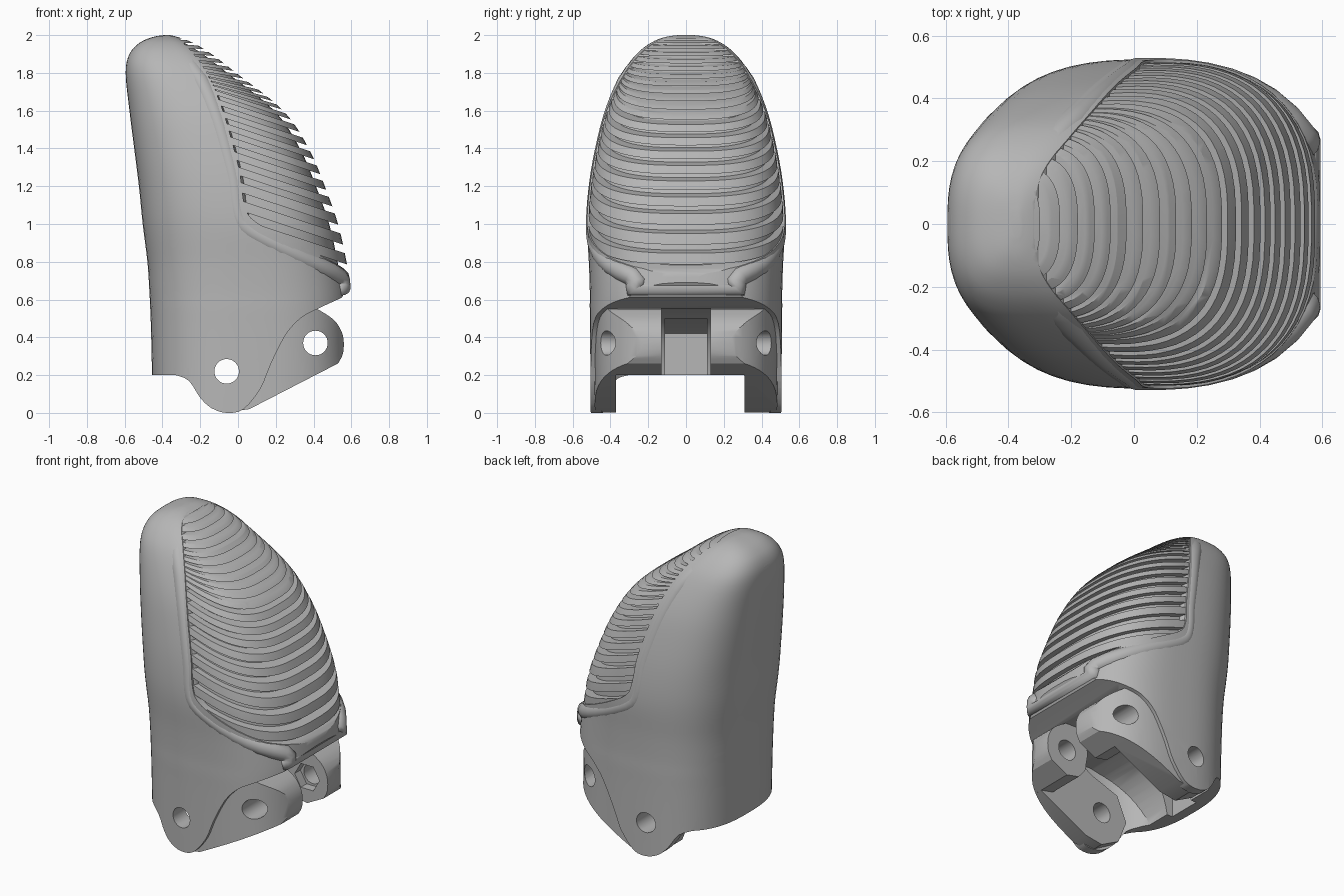
import bpy, bmesh, math
from mathutils import Vector

cube = bpy.data.objects.get("Cube")
if cube:
    bpy.data.objects.remove(cube, do_unlink=True)

grey = bpy.data.materials.new("plain_grey")
grey.use_nodes = True
grey.diffuse_color = (0.47, 0.47, 0.47, 1)
grey.node_tree.nodes["Principled BSDF"].inputs["Base Color"].default_value = (0.47, 0.47, 0.47, 1)

# Section key rows: height, back x, front x, half width
ROWS = [(-.05, -.45, .62, .505), (.4, -.46, .61, .508), (.55, -.465, .605, .51),
        (.65, -.47, .6, .51), (.8, -.48, .575, .515), (1, -.505, .53, .525),
        (1.2, -.525, .46, .51), (1.4, -.55, .375, .475), (1.6, -.575, .24, .422),
        (1.8, -.595, -.01, .335), (1.9, -.575, -.14, .262), (1.96, -.52, -.24, .185),
        (1.99, -.45, -.32, .11), (2, -.39, -.36, .04)]
POWER = 2.75


def spline(keys, steps):
    """Catmull-Rom through the keys."""
    k = [Vector(p) for p in keys]
    k = [k[0]] + k + [k[-1]]
    out = []
    for i in range(1, len(k) - 2):
        a, b, c, d = k[i - 1:i + 3]
        for j in range(steps):
            t = j / steps
            out.append(0.5 * (2 * b + (c - a) * t + (2 * a - 5 * b + 4 * c - d) * t * t
                              + (3 * b - a - 3 * c + d) * t ** 3))
    return out + [k[-1]]


SECTIONS = spline(ROWS, 4)


def section_at(z):
    for a, b in zip(SECTIONS, SECTIONS[1:]):
        if a[0] <= z <= b[0]:
            return a.lerp(b, (z - a[0]) / max(b[0] - a[0], 1e-6))
    return SECTIONS[-1]


def centre_x(s):
    return min(.06, s[1] + .54 * (s[2] - s[1]))


def half_width(x, z):
    s = section_at(z)
    c = centre_x(s)
    u = min(1, abs(x - c) / ((s[2] - c) if x > c else (c - s[1])))
    return s[3] * (1 - u ** POWER) ** (1 / POWER)


def finish(name, bm):
    bmesh.ops.recalc_face_normals(bm, faces=bm.faces)
    mesh = bpy.data.meshes.new(name)
    bm.to_mesh(mesh)
    bm.free()
    mesh.materials.append(grey)
    ob = bpy.data.objects.new(name, mesh)
    bpy.context.collection.objects.link(ob)
    return ob


def loft(inset=0.0, side=1.0, bottom=-1.0, count=64):
    """Closed solid through the rounded sections."""
    bm = bmesh.new()
    rings = []
    for s in SECTIONS:
        if s[0] < bottom:
            continue
        c, ring = centre_x(s), []
        for i in range(count):
            a = math.tau * (i + .5) / count
            ca, sa = math.cos(a), math.sin(a)
            reach = (s[2] - c) if ca > 0 else (c - s[1])
            x = c + math.copysign(abs(ca) ** (2 / POWER), ca) * max(reach - inset, .004)
            y = math.copysign(abs(sa) ** (2 / POWER), sa) * max(s[3] * side - inset, .004)
            ring.append(bm.verts.new((x, y, s[0])))
        rings.append(ring)
    for a, b in zip(rings, rings[1:]):
        for i in range(count):
            j = (i + 1) % count
            bm.faces.new((a[i], a[j], b[j], b[i]))
    bm.faces.new(rings[0])
    bm.faces.new(rings[-1])
    bmesh.ops.recalc_face_normals(bm, faces=bm.faces)
    return bm


def prism(name, profile, y0=-.8, y1=.8):
    """Extrude an x-z outline along y."""
    bm = bmesh.new()
    a = [bm.verts.new((p[0], y0, p[1])) for p in profile]
    b = [bm.verts.new((p[0], y1, p[1])) for p in profile]
    bm.faces.new(a)
    bm.faces.new(b)
    for i in range(len(a)):
        j = (i + 1) % len(a)
        bm.faces.new((a[i], a[j], b[j], b[i]))
    return finish(name, bm)


def disc(x, z, r, sides=32):
    return [(x + r * math.cos(math.tau * i / sides), z + r * math.sin(math.tau * i / sides))
            for i in range(sides)]


def combine(ob, tool, operation):
    """Apply a boolean and discard the tool."""
    tool.hide_render = True
    mod = ob.modifiers.new("cut", "BOOLEAN")
    mod.operation, mod.object, mod.solver = operation, tool, "EXACT"
    bpy.context.view_layer.objects.active = ob
    bpy.ops.object.modifier_apply(modifier=mod.name)
    bpy.data.objects.remove(tool, do_unlink=True)


def smooth(ob):
    bpy.ops.object.select_all(action="DESELECT")
    ob.select_set(True)
    bpy.context.view_layer.objects.active = ob
    bpy.ops.object.shade_smooth_by_angle(angle=math.radians(32))


PINS = [(-.06, .22), (.41, .37)]

# Outer shell: rounded body trimmed by its side outline
EDGE = spline([(.6, .7), (.56, .765), (.4, .85), (.2, .95), (.07, 1.03), (.03, 1.12),
               (.01, 1.27), (-.03, 1.43), (-.08, 1.6), (-.14, 1.75), (-.21, 1.87),
               (-.29, 1.96), (-.36, 2.03)], 3)
LOWER = spline([(-.33, .2), (-.26, .17), (-.2, .08), (-.14, .025), (-.06, 0), (.03, .02),
                (.12, .13), (.17, .25), (.25, .41), (.33, .5), (.42, .55), (.55, .61)], 3)
shell = finish("outer_shell", loft())
combine(shell, prism("outline", [(-.8, .2)] + LOWER + EDGE + [(-.8, 2.1)]), "INTERSECT")

# Hollow for the joint, open at the bottom and front
hollow = finish("hollow", loft(inset=.06))
combine(hollow, prism("hollow_outline", [(-.8, -.1)] + spline(
    [(-.36, .1), (-.34, .25), (-.28, .4), (-.18, .5), (-.04, .55)], 3)
    + [(.95, .555), (.95, -.1)]), "INTERSECT")
combine(shell, hollow, "DIFFERENCE")
combine(shell, prism("channel", [(-.39, .15), (-.39, .42), (-.2, .5), (.1, .5), (.1, .15)],
                     -.11, .11), "DIFFERENCE")
for x, z in PINS:
    combine(shell, prism("pin_hole", disc(x, z, .065)), "DIFFERENCE")
smooth(shell)

# Pair of hinge lugs: side plates with thick bosses reaching towards the middle
TIP = spline([(.53, .262), (.557, .32), (.555, .41), (.51, .49), (.42, .55)], 4)
PLATE = [(-.06, .002), (.06, .02)] + TIP \
    + [(.2, .56), (.02, .45), (-.18, .38), (-.25, .22), (-.19, .07)]
BOSS = [(.41, .2)] + TIP + [(.28, .555), (.25, .4), (.27, .28), (.32, .22)]


def side_prism(name, profile, side, inner, outer):
    return prism(name, profile, min(inner * side, outer * side), max(inner * side, outer * side))


for name, side, inner in (("left_lug", 1, .31), ("right_lug", -1, .37)):
    lug = side_prism(name, PLATE, side, inner, .9)
    combine(lug, side_prism("boss", BOSS, side, .13, .6), "UNION")
    combine(lug, finish("lug_bounds", loft(inset=.022)), "INTERSECT")
    for x, z in PINS:
        combine(lug, prism("pin_hole", disc(x, z, .065), -1.1, 1.1), "DIFFERENCE")
    if side > 0:
        combine(lug, prism("nut_recess", disc(*PINS[1], .09, 6), .05, .19), "DIFFERENCE")
    smooth(lug)

# Soft rounded rim around the grip pad
half = []
for p in EDGE:
    x, z = min(p[0] - .035, .54), p[1] - .045
    if z < 1.78:
        half.append((x, half_width(x, z) - .05, z))
half += spline([(-.235, .275, 1.8), (-.28, .21, 1.865), (-.325, .11, 1.922)], 3)
path = [tuple(p) for p in half]
path += [(-.345, 0, 1.94)] + [(x, -y, z) for x, y, z in reversed(path)]
curve = bpy.data.curves.new("pad_rim", "CURVE")
curve.dimensions = "3D"
curve.bevel_depth, curve.bevel_resolution = .055, 4
line = curve.splines.new("POLY")
line.points.add(len(path) - 1)
for point, co in zip(line.points, path):
    point.co = (*co, 1)
line.use_cyclic_u = True
curve.materials.append(grey)
rim = bpy.data.objects.new("pad_rim", curve)
bpy.context.collection.objects.link(rim)

# Grip pad core at groove depth
smooth(finish("pad_core", loft(inset=.047, bottom=.64)))

# Grip ribs: slices of the pad, level at the top and tilting lower down
TIPS = [1.995, 1.974, 1.945, 1.91, 1.873, 1.833, 1.793, 1.752, 1.712, 1.673, 1.633, 1.585,
        1.527, 1.457, 1.385, 1.31, 1.228, 1.143, 1.055, .95, .845, .74]
ribs = bmesh.new()


def trim(bm, z, slope, keep_below):
    normal = Vector((slope, 0, 1)).normalized()
    bmesh.ops.bisect_plane(bm, geom=bm.verts[:] + bm.edges[:] + bm.faces[:],
                           plane_co=(section_at(z)[2], 0, z), plane_no=normal,
                           clear_outer=keep_below, clear_inner=not keep_below)
    bmesh.ops.holes_fill(bm, edges=[e for e in bm.edges if e.is_boundary], sides=0)


for i, (top, below) in enumerate(zip(TIPS, TIPS[1:])):
    slope = min(.33, .03 * i)
    piece = loft(side=.985, bottom=.6)
    trim(piece, top, slope, True)
    trim(piece, top + .56 * (below - top), slope, False)
    temp = bpy.data.meshes.new("slice")
    piece.to_mesh(temp)
    piece.free()
    ribs.from_mesh(temp)
    bpy.data.meshes.remove(temp)
smooth(finish("grip_ribs", ribs))
